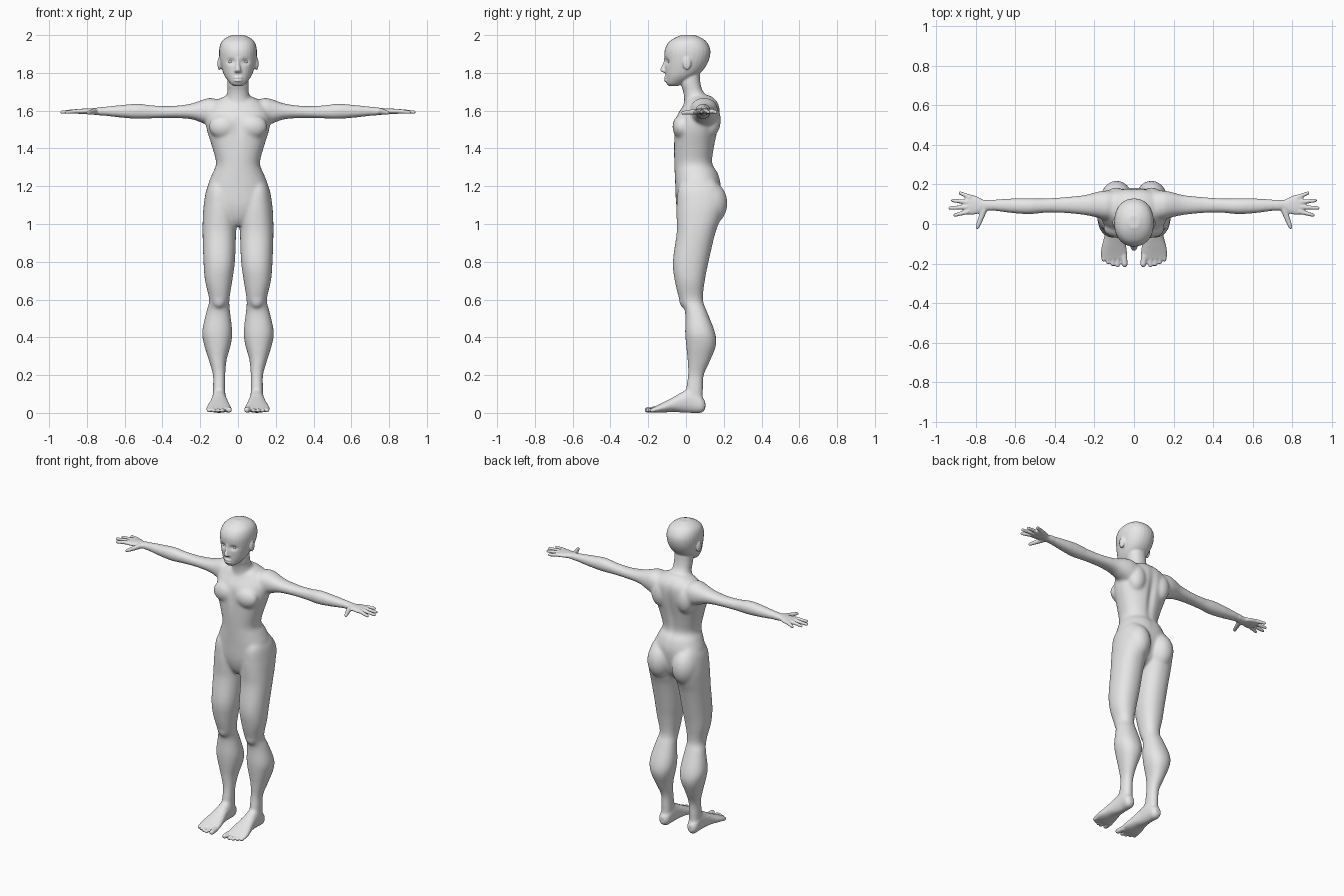
import bpy, bmesh
from math import sin, cos, pi, exp, copysign
from mathutils import Vector, Matrix

if "Cube" in bpy.data.objects:
    bpy.data.objects.remove(bpy.data.objects["Cube"])

grey = bpy.data.materials.new("plain grey")
grey.use_nodes = True
grey.diffuse_color = (0.8, 0.8, 0.8, 1)
grey.node_tree.nodes["Principled BSDF"].inputs["Base Color"].default_value = (0.8, 0.8, 0.8, 1)

ORDER = {"z": (0, 1, 2), "y": (0, 2, 1), "x": (2, 0, 1)}
SIDES = 28


def smooth_rows(rows, steps=4):
    """Catmull-Rom interpolation between the given sections."""
    rows = [Vector(r) for r in rows]
    out = []
    for i in range(len(rows) - 1):
        a, b, c = rows[max(i - 1, 0)], rows[i], rows[i + 1]
        d = rows[min(i + 2, len(rows) - 1)]
        for s in range(steps):
            t = s / steps
            out.append(b + (c - a) * (t / 2) + (a * 2 - b * 5 + c * 4 - d) * (t * t / 2)
                       + (b * 3 - a - c * 3 + d) * (t ** 3 / 2))
    return out + [rows[-1]]


def loft(bm, axis, rows, power=2.2):
    """Skin rounded sections; each row is (place, low a, high a, low b, high b)."""
    rings = []
    for t, a0, a1, b0, b1 in smooth_rows(rows):
        ring = []
        for k in range(SIDES):
            c, s = cos(2 * pi * k / SIDES), sin(2 * pi * k / SIDES)
            c, s = (copysign(abs(v) ** (2 / power), v) for v in (c, s))
            p = ((a0 + a1) / 2 + c * (a1 - a0) / 2, (b0 + b1) / 2 + s * (b1 - b0) / 2, t)
            ring.append(bm.verts.new([p[i] for i in ORDER[axis]]))
        rings.append(ring)
    for lo, hi in zip(rings, rings[1:]):
        for k in range(SIDES):
            n = (k + 1) % SIDES
            bm.faces.new((lo[k], lo[n], hi[n], hi[k]))
    bm.faces.new(rings[0][::-1])
    bm.faces.new(rings[-1])


def ball(bm, centre, radii):
    bmesh.ops.create_uvsphere(bm, u_segments=24, v_segments=16, radius=1,
                              matrix=Matrix.Translation(centre) @ Matrix.Diagonal((*radii, 1)))


def digit(bm, start, end, r0, r1):
    """Tapered finger or toe with rounded ends."""
    start, end = Vector(start), Vector(end)
    d = end - start
    turn = d.to_track_quat("Z", "Y").to_matrix().to_4x4()
    bmesh.ops.create_cone(bm, cap_ends=True, segments=16, radius1=r0, radius2=r1, depth=d.length,
                          matrix=Matrix.Translation((start + end) / 2) @ turn)
    ball(bm, start, (r0,) * 3)
    ball(bm, end, (r1,) * 3)


def add_object(name, bm):
    mesh = bpy.data.meshes.new(name)
    bm.to_mesh(mesh)
    bm.free()
    mesh.shade_smooth()
    mesh.materials.append(grey)
    obj = bpy.data.objects.new(name, mesh)
    bpy.context.collection.objects.link(obj)
    return obj


bm = bmesh.new()

# Leg
loft(bm, "z", [
    (.03, .07, .13, .01, .09), (.12, .067, .133, .0, .09), (.2, .067, .133, .01, .095),
    (.28, .06, .155, .008, .13), (.36, .038, .18, 0, .16), (.43, .03, .19, -.005, .153),
    (.54, .042, .167, -.006, .11), (.6, .045, .153, -.035, .09), (.7, .03, .175, -.06, .1),
    (.8, .016, .183, -.07, .12), (.95, .01, .188, -.05, .155), (1.02, .006, .187, -.05, .18),
    (1.1, .008, .182, -.05, .2), (1.19, .04, .165, -.04, .18), (1.25, .06, .13, 0, .14)])
ball(bm, (.088, .12, 1.11), (.083, .1, .12))
ball(bm, (.1, -.012, .6), (.035, .025, .045))

# Foot and toes
loft(bm, "y", [
    (.102, .085, .12, .02, .06), (.08, .068, .135, .001, .09), (.03, .062, .137, 0, .13),
    (-.02, .058, .142, .002, .112), (-.07, .048, .152, .005, .082), (-.12, .038, .165, .002, .056),
    (-.16, .034, .168, .002, .036), (-.178, .04, .163, .005, .028)])
digit(bm, (.052, -.16, .018), (.047, -.204, .016), .017, .015)
for x, tip in ((.081, -.209), (.105, -.203), (.129, -.193), (.152, -.18)):
    digit(bm, (x, -.15, .018), (x + .002, tip, .013), .012, .011)

# Arm, palm, fingers and thumb
loft(bm, "x", [
    (.07, .03, .16, 1.55, 1.645), (.14, .02, .17, 1.52, 1.668), (.19, .033, .162, 1.535, 1.657),
    (.25, .045, .147, 1.555, 1.637), (.35, .055, .137, 1.561, 1.625), (.45, .056, .13, 1.559, 1.628),
    (.53, .049, .131, 1.556, 1.637), (.62, .055, .13, 1.563, 1.63), (.7, .065, .125, 1.572, 1.622),
    (.76, .068, .122, 1.578, 1.614), (.79, .052, .138, 1.582, 1.612), (.83, .046, .15, 1.582, 1.61),
    (.855, .052, .146, 1.585, 1.605)])
for x0, y0, x1, y1 in ((.84, .062, .907, .045), (.845, .086, .932, .081),
                       (.845, .111, .918, .119), (.83, .136, .88, .157)):
    digit(bm, (x0, y0, 1.598), (x1, y1, 1.592), .0125, .009)
digit(bm, (.755, .085, 1.596), (.775, .03, 1.592), .018, .014)
digit(bm, (.775, .03, 1.592), (.793, -.016, 1.589), .014, .01)

# Chest, shoulder blade and ear
ball(bm, (.075, -.022, 1.515), (.08, .05, .065))
ball(bm, (.09, .13, 1.55), (.06, .055, .09))
ball(bm, (.098, .005, 1.85), (.011, .022, .036))

# Mirror the paired parts to the other side
copy = bmesh.ops.duplicate(bm, geom=bm.verts[:] + bm.edges[:] + bm.faces[:])["geom"]
for v in copy:
    if isinstance(v, bmesh.types.BMVert):
        v.co.x *= -1


def loft_centre(rows):
    loft(bm, "z", [(z, -w, w, y0, y1) for z, w, y0, y1 in rows])


# Torso
loft_centre([
    (.99, .04, -.01, .09), (1.03, .09, -.035, .14), (1.1, .16, -.052, .17), (1.2, .16, -.057, .185),
    (1.27, .135, -.06, .17), (1.32, .116, -.062, .142), (1.4, .135, -.064, .15),
    (1.5, .166, -.063, .17), (1.57, .172, -.05, .18), (1.62, .155, -.02, .178),
    (1.655, .115, .0, .16), (1.68, .06, .02, .13)])
# Neck
loft_centre([
    (1.58, .085, -.02, .16), (1.65, .07, -.01, .14), (1.7, .057, -.015, .092),
    (1.75, .056, -.03, .076), (1.82, .056, -.03, .072)])
# Head
loft_centre([
    (1.73, .022, -.088, -.045), (1.745, .042, -.104, -.01), (1.78, .069, -.108, .05),
    (1.82, .085, -.111, .095), (1.87, .097, -.113, .122), (1.92, .1, -.113, .129),
    (1.96, .09, -.094, .112), (1.985, .065, -.06, .083), (2.001, .028, -.02, .042)])
# Nose and lips
loft_centre([(1.88, .009, -.116, -.09), (1.85, .01, -.122, -.09), (1.82, .015, -.136, -.09),
             (1.808, .019, -.132, -.09), (1.801, .012, -.118, -.09)])
for z in (1.774, 1.76):
    ball(bm, (0, -.1, z), (.026, .018, .008))

bmesh.ops.recalc_face_normals(bm, faces=bm.faces[:])
body = add_object("body", bm)

# Fuse all parts into one skin
fuse = body.modifiers.new("fuse", "REMESH")
fuse.mode = "VOXEL"
fuse.voxel_size = .005
fuse.use_smooth_shade = True
bpy.context.view_layer.update()
skin = bpy.data.meshes.new_from_object(body.evaluated_get(bpy.context.evaluated_depsgraph_get()))
body.modifiers.clear()

# Soften joints, strongly on the large forms and lightly on the fine ones
bm = bmesh.new()
bm.from_mesh(skin)
large = [v for v in bm.verts if abs(v.co.x) < .72 and .08 < v.co.z < 1.72]


def soften(verts, times):
    for _ in range(times):
        bmesh.ops.smooth_vert(bm, verts=verts, factor=.5, use_axis_x=True, use_axis_y=True, use_axis_z=True)


soften(large, 22)

# Hollows: eye sockets, mouth, breastbone, spine
HOLLOWS = [((.038, -.11, 1.86), .013, (.021, .05, .014)),
           ((0, -.115, 1.767), .006, (.022, .03, .004)),
           ((0, -.07, 1.51), .006, (.02, .04, .07)),
           ((0, .17, 1.45), -.012, (.022, .06, .15))]
for v in bm.verts:
    p = Vector((abs(v.co.x), v.co.y, v.co.z))
    for centre, push, size in HOLLOWS:
        v.co.y += push * exp(-sum(((a - c) / s) ** 2 for a, c, s in zip(p, centre, size)))
soften(bm.verts[:], 2)
bm.to_mesh(skin)
bm.free()
skin.shade_smooth()
skin.materials.clear()
skin.materials.append(grey)
body.data = skin

# Eyes
for side, name in ((1, "left_eye"), (-1, "right_eye")):
    bm = bmesh.new()
    ball(bm, (side * .038, -.083, 1.858), (.017, .013, .009))
    add_object(name, bm)
